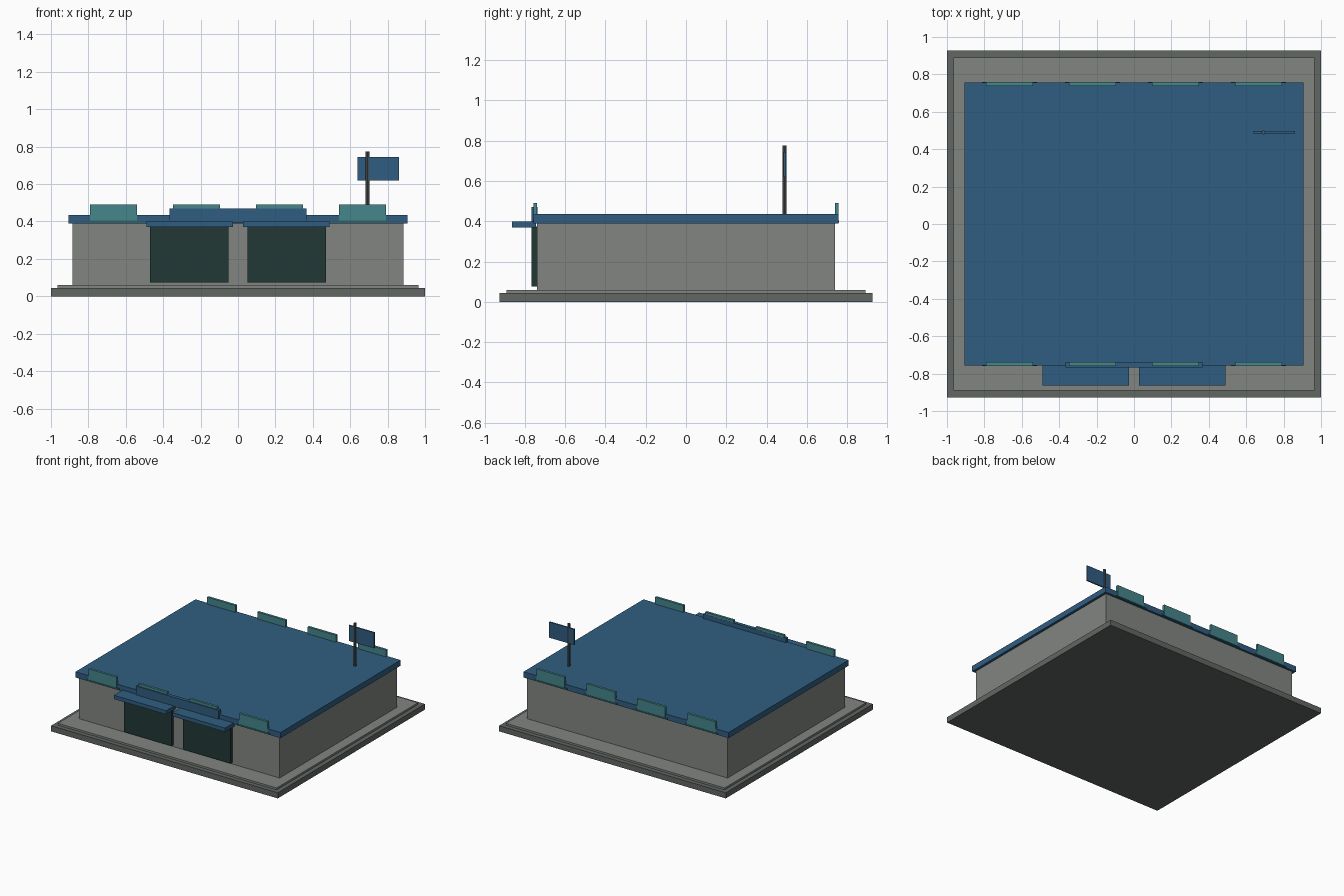
import bpy

if "Cube" in bpy.data.objects:
    bpy.data.objects.remove(bpy.data.objects["Cube"])


def material(name, rgb):
    m = bpy.data.materials.new(name)
    m.diffuse_color = (*rgb, 1)
    m.use_nodes = True
    m.node_tree.nodes["Principled BSDF"].inputs["Base Color"].default_value = m.diffuse_color
    return m


STONE_DARK = material("dark_stone", (0.12, 0.135, 0.125))
STONE = material("stone", (0.22, 0.235, 0.215))
BLUE = material("blue", (0.03, 0.11, 0.22))
TEAL = material("teal", (0.06, 0.24, 0.26))
DARK_TEAL = material("dark_teal", (0.03, 0.13, 0.14))
DOOR = material("door_green", (0.015, 0.04, 0.035))
METAL = material("metal", (0.08, 0.09, 0.09))


def box(name, x, y, z, mat):
    """Box spanning the given (min, max) pairs."""
    spans = (x, y, z)
    bpy.ops.mesh.primitive_cube_add(size=1, location=[(a + b) / 2 for a, b in spans])
    ob = bpy.context.object
    ob.name = name
    ob.scale = [abs(b - a) for a, b in spans]
    bpy.ops.object.transform_apply(location=False, rotation=False, scale=True)
    ob.data.materials.append(mat)
    return ob


# Stepped foundation, hall and roof slab
box("foundation", (-1, 1), (-0.927, 0.927), (0, 0.045), STONE_DARK)
box("paving", (-0.965, 0.965), (-0.891, 0.891), (0.045, 0.06), STONE)
box("hall_walls", (-0.885, 0.885), (-0.739, 0.739), (0.06, 0.39), STONE)
box("roof_slab", (-0.905, 0.905), (-0.756, 0.756), (0.39, 0.435), BLUE)

# Two bay doors with canopies
for side, s in (("left", -1), ("right", 1)):
    box(f"{side}_door", (s * 0.05, s * 0.47), (-0.766, -0.735), (0.075, 0.375), DOOR)
    box(f"{side}_canopy", (s * 0.028, s * 0.49), (-0.864, -0.745), (0.37, 0.40), BLUE)

# Fascia board above the doors
box("fascia", (-0.365, 0.365), (-0.766, -0.738), (0.395, 0.47), BLUE)

# Parapet panels with sills along the front and back edges
for edge, s in (("front", -1), ("back", 1)):
    for i, cx in enumerate((-0.665, -0.222, 0.222, 0.665)):
        box(f"{edge}_panel_{i}", (cx - 0.125, cx + 0.125),
            (s * 0.739, s * 0.758), (0.40, 0.49), TEAL)
        box(f"{edge}_sill_{i}", (cx - 0.147, cx + 0.147),
            (s * 0.745, s * 0.760), (0.395, 0.404), DARK_TEAL)

# Flagpole and flag
bpy.ops.mesh.primitive_cylinder_add(vertices=8, radius=0.011, depth=0.345,
                                    location=(0.692, 0.489, 0.6025))
pole = bpy.context.object
pole.name = "flagpole"
pole.data.materials.append(METAL)
box("flag", (0.639, 0.861), (0.485, 0.496), (0.62, 0.745), BLUE)
